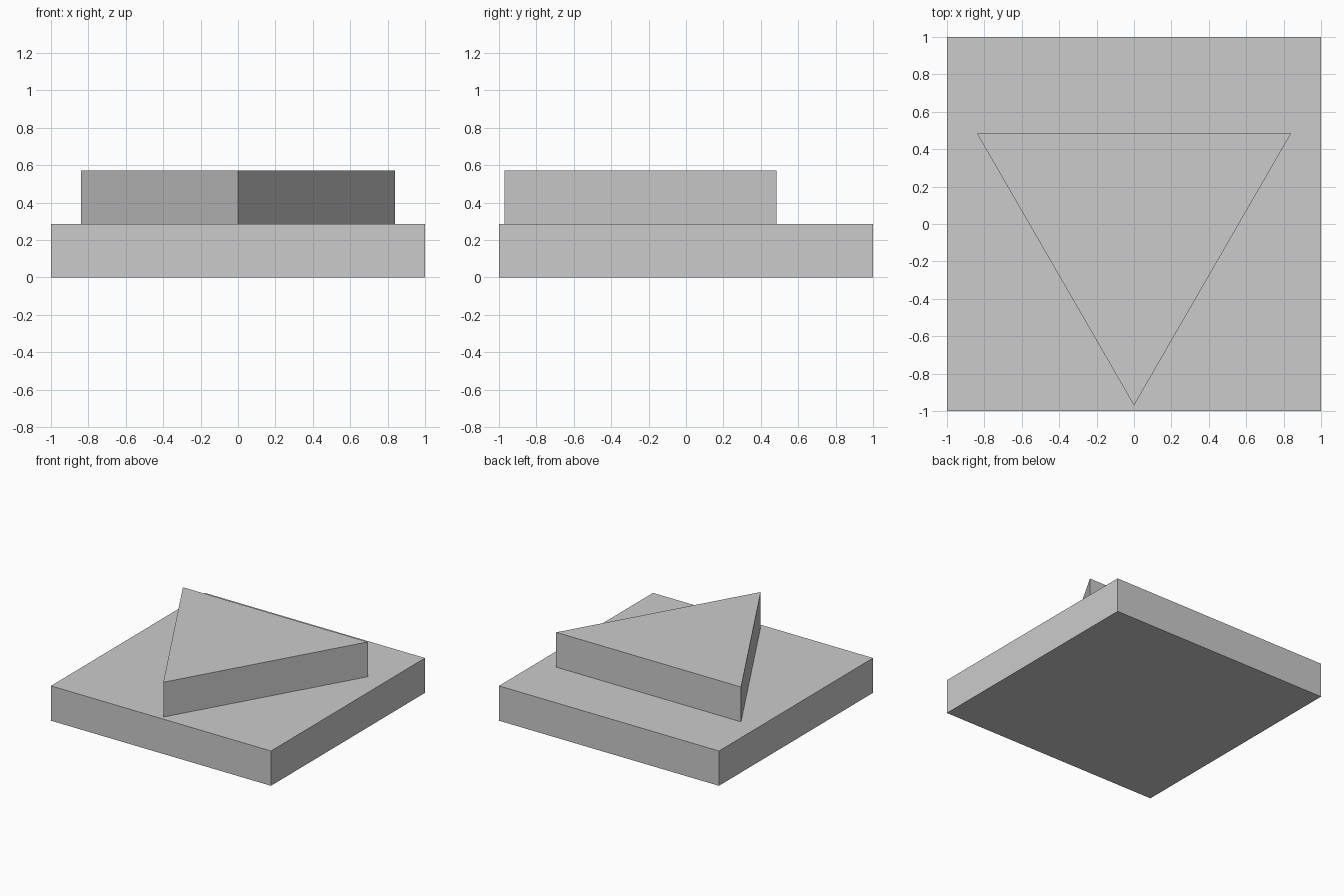
import bpy
import math

old = bpy.data.objects.get("Cube")
if old:
    bpy.data.objects.remove(old, do_unlink=True)

THICK = 0.286   # height of each slab
RADIUS = 0.97   # centre to corner of the triangle

# Single flat grey for both parts
grey = bpy.data.materials.new("plain_grey")
grey.use_nodes = True
colour = (0.6, 0.6, 0.6, 1)
grey.diffuse_color = colour
grey.node_tree.nodes["Principled BSDF"].inputs["Base Color"].default_value = colour


def prism(name, sides, radius, turn, bottom):
    """Upright flat-sided prism standing on the given height."""
    bpy.ops.mesh.primitive_cylinder_add(
        vertices=sides, radius=radius, depth=THICK,
        location=(0, 0, bottom + THICK / 2), rotation=(0, 0, turn))
    part = bpy.context.object
    part.name = name
    bpy.ops.object.transform_apply(location=False, rotation=True, scale=False)
    part.data.materials.append(grey)
    return part


# Square slab on the ground
prism("square_base", 4, math.sqrt(2), math.pi / 4, 0)

# Triangular slab on top, one corner pointing to the front
prism("triangle_block", 3, RADIUS, math.pi, THICK)
